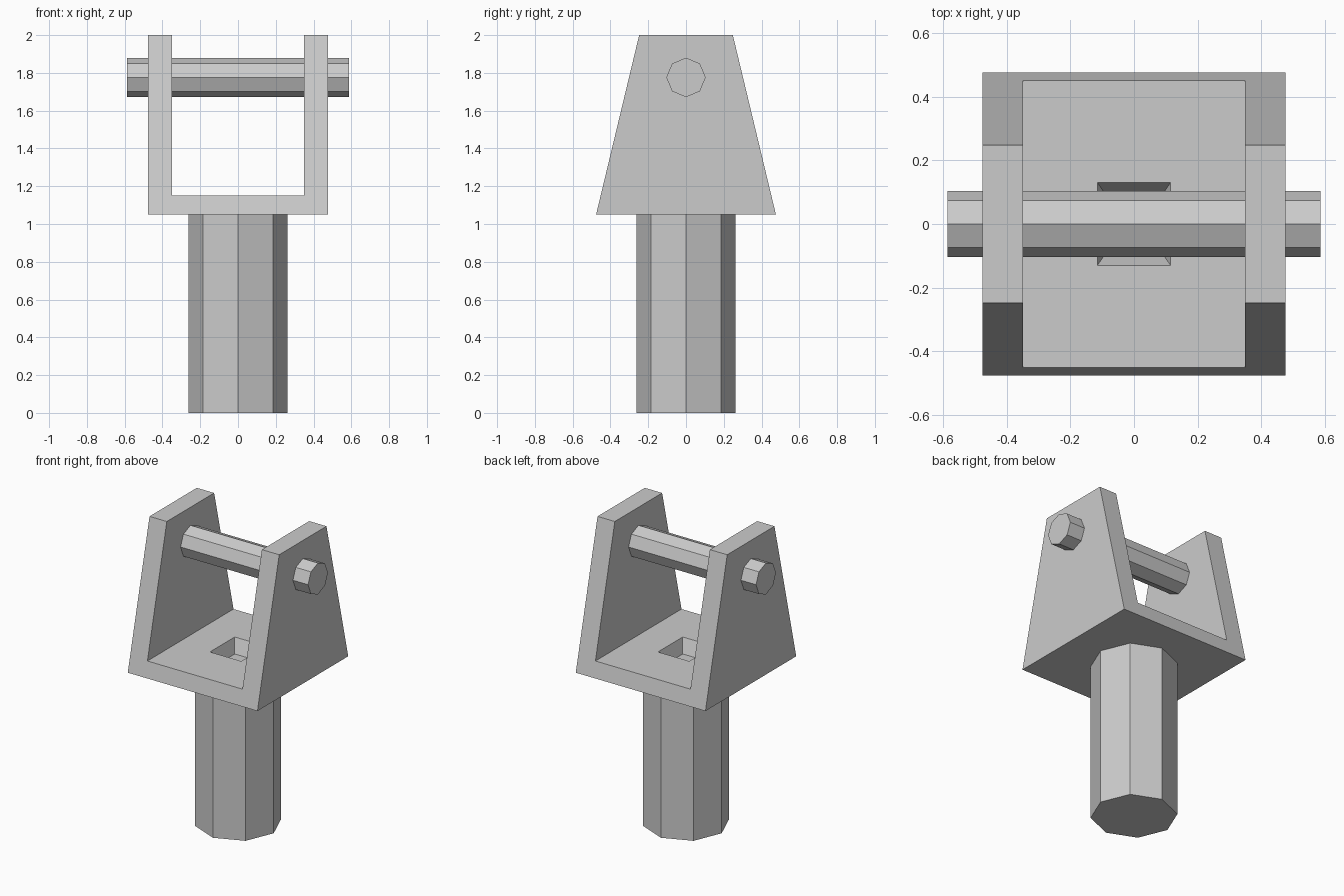
import bpy, bmesh
from math import copysign, pi

cube = bpy.data.objects.get("Cube")
if cube:
    bpy.data.objects.remove(cube, do_unlink=True)

steel = bpy.data.materials.new("light_grey_metal")
steel.use_nodes = True
colour = (0.6, 0.6, 0.6, 1)
steel.diffuse_color = colour
steel.node_tree.nodes["Principled BSDF"].inputs["Base Color"].default_value = colour


def octagon_bar(name, radius, length, location, rotation=(0, 0, 0)):
    bpy.ops.mesh.primitive_cylinder_add(vertices=8, radius=radius, depth=length,
                                        location=location, rotation=rotation)
    bar = bpy.context.object
    bar.name = name
    bar.data.materials.append(steel)
    return bar


BASE, FLOOR, TOP = 1.05, 1.152, 2.0
OUTER, INNER = 0.476, 0.349


def half_depth(z):
    """Bracket narrows evenly from its base to its top."""
    return 0.476 + (0.248 - 0.476) * (z - BASE) / (TOP - BASE)


# U-shaped bracket: one profile, front and back, with tapered sides
bm = bmesh.new()
right_half = [(OUTER, BASE), (OUTER, TOP), (INNER, TOP), (INNER, FLOOR)]
profile = right_half + [(-x, z) for x, z in reversed(right_half)]
front = [bm.verts.new((x, -half_depth(z), z)) for x, z in profile]
back = [bm.verts.new((x, half_depth(z), z)) for x, z in profile]
bm.faces.new(front)
bm.faces.new(back[::-1])
count = len(profile)
for i in range(count):
    j = (i + 1) % count
    face = bm.faces.new((front[i], back[i], back[j], front[j]))
    if i == 3:
        plate_top = face
bmesh.ops.recalc_face_normals(bm, faces=bm.faces[:])

# Tapered rectangular pit in the bracket floor: rim, then bottom
for half_x, half_y, z in ((0.115, 0.13, FLOOR), (0.087, 0.09, FLOOR - 0.09)):
    bmesh.ops.inset_individual(bm, faces=[plate_top], thickness=0.02)
    for v in plate_top.verts:
        v.co = (copysign(half_x, v.co.x), copysign(half_y, v.co.y), z)

mesh = bpy.data.meshes.new("bracket")
bm.to_mesh(mesh)
bm.free()
mesh.materials.append(steel)
bpy.context.collection.objects.link(bpy.data.objects.new("bracket", mesh))

# Shaft below and pin through both arms
octagon_bar("shaft", 0.262, BASE, (0, 0, BASE / 2))
octagon_bar("cross_pin", 0.104, 1.174, (0, 0, 1.776), (0, pi / 2, 0))
